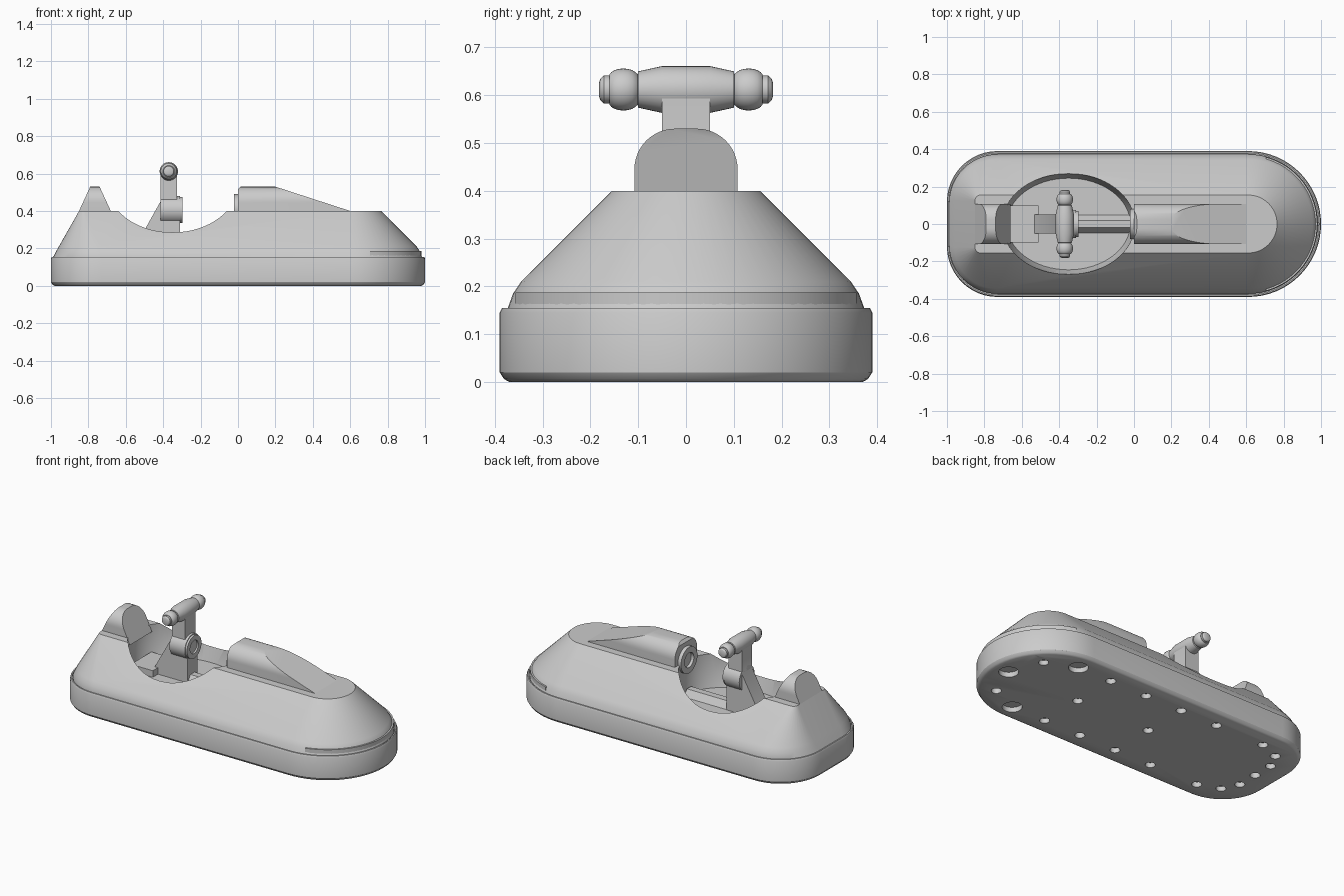
import bpy, bmesh, math
from mathutils import Vector

if "Cube" in bpy.data.objects:
    bpy.data.objects.remove(bpy.data.objects["Cube"])

grey = bpy.data.materials.new("body grey")
grey.diffuse_color = (0.6, 0.6, 0.6, 1)
grey.use_nodes = True
grey.node_tree.nodes["Principled BSDF"].inputs["Base Color"].default_value = grey.diffuse_color


def finish(name, bm, angle=30):
    bmesh.ops.remove_doubles(bm, verts=bm.verts, dist=1e-5)
    bmesh.ops.recalc_face_normals(bm, faces=bm.faces)
    me = bpy.data.meshes.new(name)
    bm.to_mesh(me)
    bm.free()
    me.materials.append(grey)
    ob = bpy.data.objects.new(name, me)
    bpy.context.collection.objects.link(ob)
    smooth(ob, angle)
    return ob


def activate(ob):
    bpy.ops.object.select_all(action='DESELECT')
    ob.select_set(True)
    bpy.context.view_layer.objects.active = ob


def smooth(ob, angle=30):
    activate(ob)
    bpy.ops.object.shade_smooth_by_angle(angle=math.radians(angle))


def loft(name, rings, angle=30):
    """Skin equal-length point rings and cap both ends."""
    bm = bmesh.new()
    vs = [[bm.verts.new(p) for p in ring] for ring in rings]
    n = len(vs[0])
    for a, b in zip(vs, vs[1:]):
        for i in range(n):
            bm.faces.new((a[i], a[(i + 1) % n], b[(i + 1) % n], b[i]))
    bm.faces.new(vs[0])
    bm.faces.new(vs[-1])
    return finish(name, bm, angle)


def lathe(name, profile, axis, centre, n=32):
    """Spin (distance along axis, radius) pairs around the x or y axis."""
    rings = []
    for t, r in profile:
        ring = []
        for i in range(n):
            a = math.tau * i / n
            u, v = max(r, 1e-3) * math.cos(a), max(r, 1e-3) * math.sin(a)
            ring.append(Vector(centre) + Vector((t, u, v) if axis == 'x' else (u, t, v)))
        rings.append(ring)
    return loft(name, rings)


def outline(z, half, left, corner):
    """Plan outline: half round on the right, two rounded corners on the left."""
    arcs = ((0.61, 0, half, -90, 90, 32),
            (left + corner, half - corner, corner, 90, 180, 12),
            (left + corner, corner - half, corner, 180, 270, 12))
    pts = []
    for cx, cy, r, a0, a1, n in arcs:
        for i in range(n + 1):
            a = math.radians(a0 + (a1 - a0) * i / n)
            pts.append((cx + r * math.cos(a), cy + r * math.sin(a), z))
    return pts


def extrude_y(name, pts, half):
    return loft(name, [[(x, y, z) for x, z in pts] for y in (-half, half)])


def cut(target, cutters):
    for c in cutters:
        mod = target.modifiers.new("cut", 'BOOLEAN')
        mod.object, mod.solver = c, 'EXACT'
        activate(target)
        bpy.ops.object.modifier_apply(modifier=mod.name)
        bpy.data.objects.remove(c)
    smooth(target)


def arch(name, x0, x1, planes):
    """Round-topped bar along x, trimmed by sloping planes (point, outward normal)."""
    half, top, r, low = 0.108, 0.53, 0.085, 0.36
    sec = [(-half, low)]
    for cy, a0 in ((r - half, 180), (half - r, 90)):
        for i in range(13):
            a = math.radians(a0 - 90 * i / 12)
            sec.append((cy + r * math.cos(a), top - r + r * math.sin(a)))
    sec.append((half, low))
    bm = bmesh.new()
    a, b = ([bm.verts.new((x, y, z)) for y, z in sec] for x in (x0, x1))
    n = len(sec)
    for i in range(n):
        bm.faces.new((a[i], a[(i + 1) % n], b[(i + 1) % n], b[i]))
    bm.faces.new(a)
    bm.faces.new(b)
    for co, no in planes:
        bmesh.ops.bisect_plane(bm, geom=bm.verts[:] + bm.edges[:] + bm.faces[:],
                               plane_co=co, plane_no=no, clear_outer=True)
        bmesh.ops.holes_fill(bm, edges=[e for e in bm.edges if e.is_boundary], sides=0)
    return finish(name, bm)


# Base tray with rounded bottom edge and a narrow top lip
base = loft("base", [outline(z, 0.39 - d, -1 + d, 0.27 - d) for z, d in (
    (0, 0.02), (0.006, 0.009), (0.02, 0), (0.145, 0), (0.155, 0.005),
    (0.155, 0.012), (0.14, 0.012))])

# Shallow holes in the underside: (x, y, radius)
big, small = 0.055, 0.028
holes = [(0.89, 0, big), (0.4, 0, small), (-0.1, 0, small), (-0.86, 0, small)]
for s in (-1, 1):
    holes += [(0.63, s * 0.28, big), (0.81, s * 0.2, small),
              (-0.81, s * 0.23, small), (-0.86, s * 0.13, small)]
    holes += [(x, s * 0.28, small) for x in (0.4, 0.15, -0.1, -0.35, -0.68)]


def disc(name, x, y, r, z0, z1, n=24):
    return loft(name, [[(x + r * math.cos(math.tau * i / n),
                         y + r * math.sin(math.tau * i / n), z) for i in range(n)]
                       for z in (z0, z1)])


cut(base, [disc("hole_cutter", x, y, r, -0.02, 0.03) for x, y, r in holes])

# Sloping hull above the tray
hull = loft("hull", [outline(*r) for r in (
    (0.12, 0.373, -0.988, 0.26), (0.155, 0.373, -0.988, 0.26),
    (0.185, 0.362, -0.972, 0.24), (0.21, 0.345, -0.958, 0.22),
    (0.4, 0.155, -0.85, 0.03))], 20)

# Narrow step around the round end
step = [(0.61 + 0.37 * math.cos(a), 0.37 * math.sin(a))
        for a in (math.radians(-75 + 150 * i / 32) for i in range(33))]
loft("end_step", [[(x, y, z) for x, y in step] for z in (0.13, 0.187)])

# Head rest and front cowl
rest = arch("head_rest", -0.9, -0.6, [((-0.85, 0, 0.4), (-0.13, 0, 0.06)),
                                      ((-0.74, 0, 0.53), (0.13, 0, 0.06))])
arch("front_cowl", 0, 0.6, [((0.2, 0, 0.53), (0.13, 0, 0.4)),
                            ((0, 0, 0.515), (-1, 0, 1))])

# Oval cockpit with tapering walls
FLOOR = 0.2


def oval(z, a, b, n=64):
    return [(-0.35 + a * math.cos(math.tau * i / n), b * math.sin(math.tau * i / n), z)
            for i in range(n)]


cut(hull, [loft("cockpit_cutter", [oval(FLOOR, 0.33, 0.245), oval(0.29, 0.352, 0.27),
                                   oval(0.45, 0.355, 0.272)])])

# Cockpit fittings: seat, floor ridge and pedal studs
extrude_y("seat", [(-0.66, 0.19), (-0.51, 0.19), (-0.51, 0.24), (-0.66, 0.24)], 0.1)
loft("floor_ridge", [[(x, -0.055, 0.19), (x, 0.055, 0.19), (x, 0.02, 0.24), (x, -0.02, 0.24)]
                     for x in (-0.51, -0.02)])
for s in (-1, 1):
    disc("pedal_stud", -0.265, s * 0.165, 0.025, 0.19, 0.208)

# Steering post with rear brace and round hub
extrude_y("steering_post", [(-0.56, 0.19), (-0.31, 0.19), (-0.31, 0.36), (-0.325, 0.44),
                            (-0.325, 0.61), (-0.415, 0.61), (-0.415, 0.45)], 0.05)
lathe("steering_hub", [(-0.415, 0), (-0.415, 0.075), (-0.31, 0.075), (-0.31, 0.07),
                       (-0.298, 0.07), (-0.298, 0.04), (-0.308, 0.04), (-0.308, 0)],
      'x', (0, 0, 0.405))
lathe("cowl_ring", [(0.03, 0), (0.03, 0.08), (-0.022, 0.08), (-0.022, 0.045),
                    (-0.004, 0.045), (-0.004, 0)], 'x', (0, 0, 0.41))

# Handlebar with ball grips and end caps
half_bar = [(0.05, 0.049), (0.1, 0.038)]
half_bar += [(0.131 - 0.031 * math.cos(a), 0.026 + 0.018 * math.sin(a))
             for a in (math.pi * i / 10 for i in range(1, 10))]
half_bar += [(0.16, 0.029), (0.172, 0.029), (0.179, 0.023), (0.182, 0.014), (0.182, 0)]
lathe("handlebar", [(-t, r) for t, r in reversed(half_bar)] + half_bar, 'y', (-0.37, 0, 0.612))
